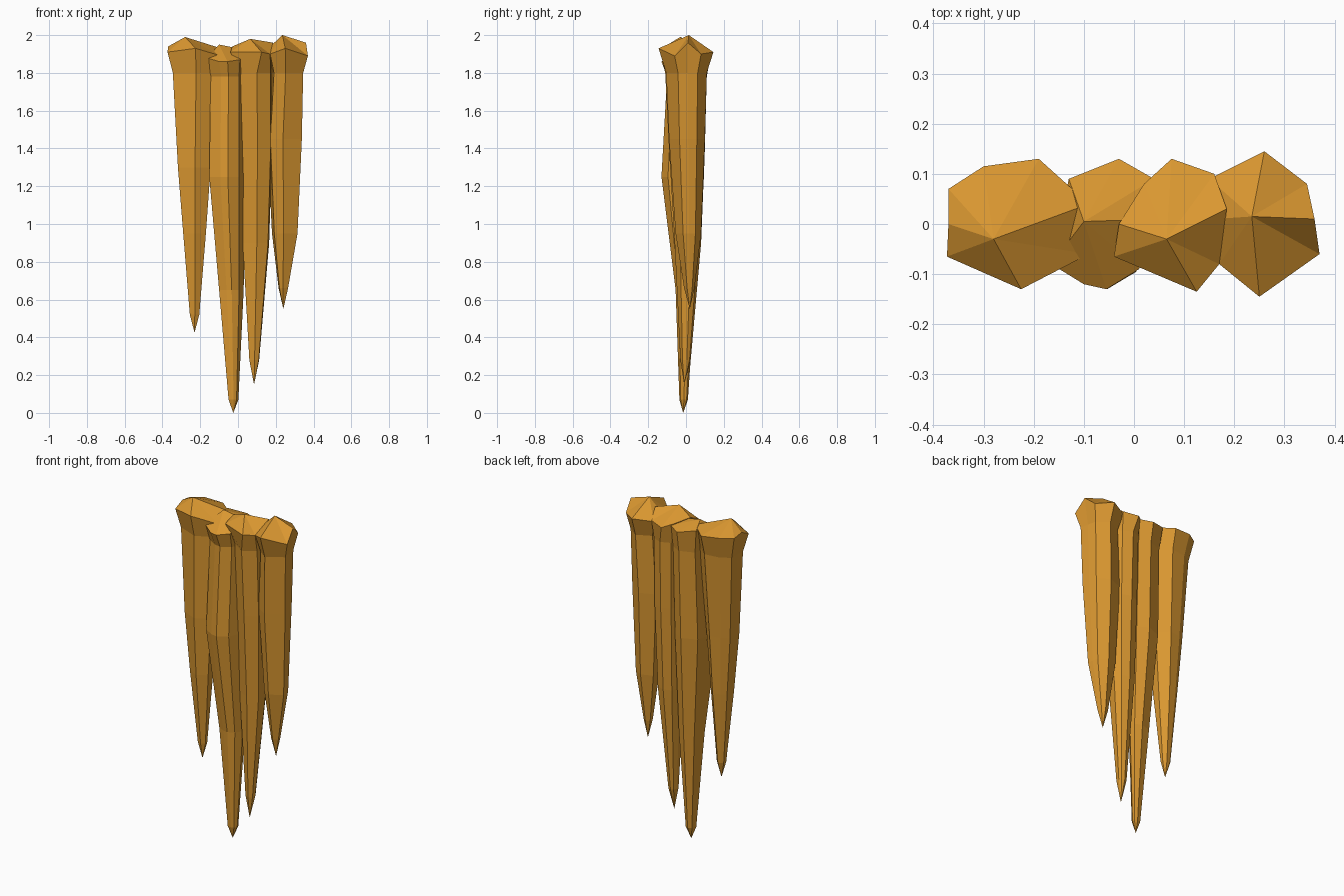
import bpy
import bmesh

# Remove the default cube only
default_cube = bpy.data.objects.get("Cube")
if default_cube:
    bpy.data.objects.remove(default_cube, do_unlink=True)

# Single amber rock colour
AMBER = (0.70, 0.31, 0.03, 1.0)
amber = bpy.data.materials.new("amber_rock")
amber.use_nodes = True
amber.diffuse_color = AMBER
shader = next(n for n in amber.node_tree.nodes if n.type == 'BSDF_PRINCIPLED')
shader.inputs["Base Color"].default_value = AMBER


def remap(value, old_low, old_high, new_low, new_high):
    share = (value - old_low) / (old_high - old_low)
    return new_low + share * (new_high - new_low)


def hanging_spike(name, apex, rim, levels, tip, body=None):
    """Loft the rim outline down through fitted levels to a point.

    rim: (x, y, z) corners of the flared head, counter-clockwise from above.
    levels: (z, left edge, right edge, front edge, back edge) of lower rings.
    body: (x, y) cross-section of the lower rings, if it differs from the rim.
    """
    section = body or [corner[:2] for corner in rim]
    xs, ys = zip(*section)
    bm = bmesh.new()
    rings = [[bm.verts.new(corner) for corner in rim]]
    for z, x_low, x_high, y_low, y_high in levels:
        rings.append([
            bm.verts.new((remap(x, min(xs), max(xs), x_low, x_high),
                          remap(y, min(ys), max(ys), y_low, y_high), z))
            for x, y in section])
    count = len(rim)
    top = bm.verts.new(apex)
    bottom = bm.verts.new(tip)
    for i in range(count):
        j = (i + 1) % count
        bm.faces.new((top, rings[0][i], rings[0][j]))
        bm.faces.new((bottom, rings[-1][j], rings[-1][i]))
        for upper, lower in zip(rings, rings[1:]):
            bm.faces.new((upper[i], lower[i], lower[j], upper[j]))
    bmesh.ops.recalc_face_normals(bm, faces=bm.faces)
    mesh = bpy.data.meshes.new(name)
    bm.to_mesh(mesh)
    bm.free()
    mesh.materials.append(amber)
    spike = bpy.data.objects.new(name, mesh)
    bpy.context.collection.objects.link(spike)
    return spike


# Short spike at the outer right
hanging_spike(
    "outer_right_spike", (-.28, -.03, 1.99),
    [(-.373, -.065, 1.91), (-.225, -.13, 1.93), (-.09, -.06, 1.89),
     (-.09, .04, 1.93), (-.19, .13, 1.92), (-.30, .115, 1.93),
     (-.37, .07, 1.93), (-.37, 0, 1.94)],
    [(1.8, -.345, -.11, -.10, .10),
     (1.3, -.318, -.145, -.095, .07),
     (.95, -.29, -.17, -.075, .05),
     (.52, -.255, -.205, -.03, .015)],
    (-.23, -.01, .425))

# Longest spike, in the middle
hanging_spike(
    "inner_right_spike", (-.10, .005, 1.95),
    [(-.165, -.08, 1.88), (-.10, -.12, 1.86), (-.055, -.13, 1.86),
     (.01, -.09, 1.87), (.05, .01, 1.92), (.04, .09, 1.91),
     (-.03, .13, 1.9), (-.13, .09, 1.92)],
    [(1.78, -.145, .04, -.10, .11),
     (1.25, -.152, .04, -.13, .095),
     (.65, -.10, .03, -.055, .05),
     (.07, -.05, .002, -.035, .01)],
    (-.025, -.015, 0))

# Second longest spike, its body ridged along the middle
hanging_spike(
    "inner_left_spike", (.065, -.03, 1.98),
    [(-.04, -.065, 1.91), (.125, -.135, 1.91), (.17, -.08, 1.9),
     (.185, .03, 1.96), (.16, .10, 1.91), (.075, .13, 1.9),
     (.02, .08, 1.92), (-.03, 0, 1.94)],
    [(1.8, .01, .18, -.11, .11),
     (1.4, .015, .18, -.09, .10),
     (.9, .025, .165, -.06, .08),
     (.28, .06, .112, -.03, .025)],
    (.085, -.01, .15),
    body=[(-.04, -.06), (.08, -.135), (.175, -.08), (.185, .03),
          (.15, .10), (.075, .13), (0, .10), (-.035, .01)])

# Short spike at the outer left
hanging_spike(
    "outer_left_spike", (.235, .015, 2),
    [(.16, .01, 1.93), (.17, -.08, 1.9), (.25, -.145, 1.93),
     (.37, -.06, 1.89), (.36, .01, 1.96), (.345, .08, 1.9),
     (.26, .145, 1.91), (.15, .09, 1.9)],
    [(1.8, .175, .345, -.105, .11),
     (1.45, .155, .338, -.09, .10),
     (.95, .18, .315, -.055, .08),
     (.66, .215, .265, -.01, .045)],
    (.24, .02, .55))
